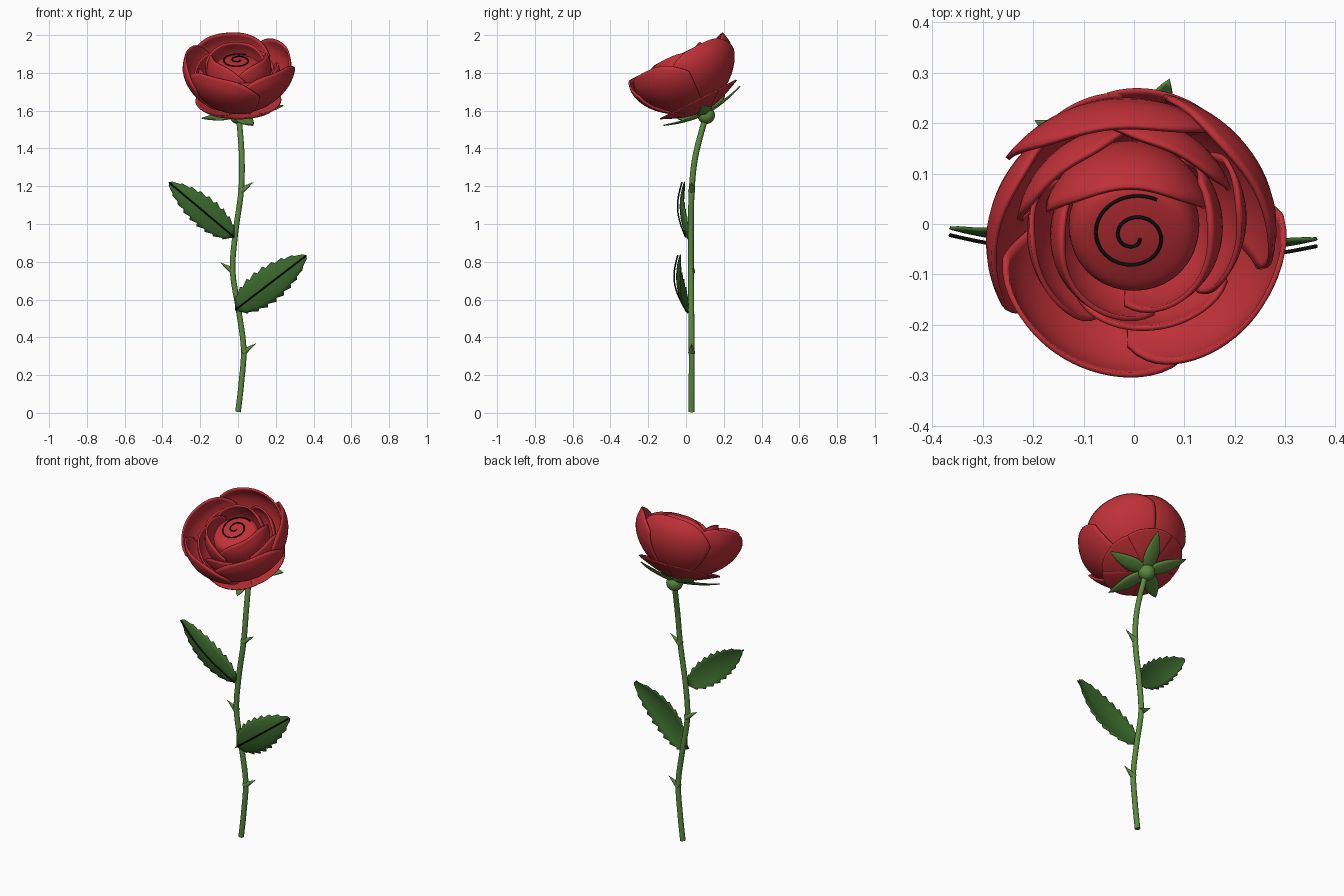
import bpy, bmesh, math
from mathutils import Vector, Matrix

if "Cube" in bpy.data.objects:
    bpy.data.objects.remove(bpy.data.objects["Cube"])


def material(name, rgb):
    m = bpy.data.materials.new(name)
    m.diffuse_color = (*rgb, 1)
    m.use_nodes = True
    m.node_tree.nodes["Principled BSDF"].inputs["Base Color"].default_value = m.diffuse_color
    return m


RED = material("petal red", (0.53, 0.03, 0.04))
STEM = material("stem green", (0.105, 0.25, 0.05))
LEAF = material("leaf green", (0.042, 0.135, 0.025))
BLACK = material("line black", (0.005, 0.005, 0.005))

# Flower head frame: local z runs along the tilted flower axis
HEAD = Matrix.Translation((0, 0.105, 1.58)) @ Matrix.Rotation(math.radians(27), 4, 'X')
ID = Matrix.Identity(4)


def finish(name, bm, mat, matrix=ID, thick=0, angle=40):
    bmesh.ops.remove_doubles(bm, verts=bm.verts, dist=1e-5)
    bmesh.ops.recalc_face_normals(bm, faces=bm.faces)
    me = bpy.data.meshes.new(name)
    bm.to_mesh(me)
    bm.free()
    ob = bpy.data.objects.new(name, me)
    bpy.context.collection.objects.link(ob)
    me.materials.append(mat)
    ob.matrix_world = matrix
    for o in bpy.context.selected_objects:
        o.select_set(False)
    ob.select_set(True)
    bpy.context.view_layer.objects.active = ob
    bpy.ops.object.shade_smooth_by_angle(angle=math.radians(angle))
    if thick:
        s = ob.modifiers.new("thickness", 'SOLIDIFY')
        s.thickness = thick
        s.offset = 0
    return ob


def grid(fn, us, vs):
    """Sheet of quads through fn(u, v)."""
    bm = bmesh.new()
    rows = [[bm.verts.new(fn(u, v)) for v in vs] for u in us]
    for a, b in zip(rows, rows[1:]):
        for j in range(len(vs) - 1):
            bm.faces.new((a[j], a[j + 1], b[j + 1], b[j]))
    return bm


def span(a, b, n):
    return [a + (b - a) * i / n for i in range(n + 1)]


def along(pts, t):
    """Smooth curve through profile points, t in 0..1."""
    n = len(pts) - 1
    i = min(int(t * n), n - 1)
    f = t * n - i
    p = [Vector(pts[max(0, min(n, i + k))]) for k in (-1, 0, 1, 2)]
    return 0.5 * (2 * p[1] + (p[2] - p[0]) * f + (2 * p[0] - 5 * p[1] + 4 * p[2] - p[3]) * f ** 2
                  + (3 * p[1] - p[0] - 3 * p[2] + p[3]) * f ** 3)


def tube(name, pts, radius, mat, matrix=ID, res=3):
    cu = bpy.data.curves.new(name, 'CURVE')
    cu.dimensions = '3D'
    cu.bevel_depth = radius
    cu.bevel_resolution = res
    cu.use_fill_caps = True
    sp = cu.splines.new('POLY')
    sp.points.add(len(pts) - 1)
    for q, p in zip(sp.points, pts):
        q.co = (*p, 1)
    sp.use_smooth = True
    cu.materials.append(mat)
    ob = bpy.data.objects.new(name, cu)
    bpy.context.collection.objects.link(ob)
    ob.matrix_world = matrix


# Petal rings: (radius, height) profile swept over part of a turn
def petal(name, profile, centre, half, dip, twist, thick=0.01):
    def point(s, v):
        r, h = along(profile, v * (1 - dip * abs(s) ** 2.6))
        a = math.radians(centre + half * s)
        r *= 1 + twist * s
        return (r * math.cos(a), r * math.sin(a), h)
    finish(name, grid(point, span(-1, 1, 24), span(0, 1, 14)), RED, HEAD, thick)


OUTER = [(0.03, 0.03), (0.165, 0.095), (0.25, 0.18), (0.285, 0.27), (0.275, 0.345)]
MIDDLE = [(0.03, 0.04), (0.13, 0.09), (0.19, 0.16), (0.215, 0.23), (0.205, 0.29)]
INNER = [(0.03, 0.05), (0.12, 0.12), (0.16, 0.21), (0.165, 0.29), (0.143, 0.355)]
DISH = [(0.02, 0.02), (0.09, 0.035), (0.16, 0.06), (0.228, 0.09)]
for i in range(5):
    petal(f"outer_petal_{i}", OUTER, 100 + 72 * i, 49, 0.33, 0.05)
    petal(f"middle_petal_{i}", MIDDLE, 64 + 72 * i, 44, 0.3, 0.06)
    petal(f"lower_petal_{i}", DISH, 64 + 72 * i, 40, 0.06, 0.01, 0.006)
for i, c in enumerate((93, 213, 333)):
    petal(f"inner_petal_{i}", INNER, c, 70, 0.28, 0.07)


# Bud core with a shallow domed top
def dome(r):
    return 0.312 - 1.3 * r * r


BUD = [(0.02, 0.05), (0.09, 0.12), (0.125, 0.2), (0.128, 0.26), (0.112, dome(0.112)),
       (0.06, dome(0.06)), (0, dome(0))]


def bud_point(a, t):
    r, h = along(BUD, t)
    return (r * math.cos(a), r * math.sin(a), h)


finish("bud_core", grid(bud_point, span(0, math.tau, 36), span(0, 1, 24)), RED, HEAD, 0, 60)

# Spiral line on the bud
spiral = []
for u in span(0, 1, 90):
    a, r = math.radians(60 + 640 * u), 0.09 - 0.078 * u
    spiral.append((r * math.cos(a), 0.015 + r * math.sin(a), dome(r) + 0.006))
tube("bud_spiral", spiral, 0.0035, BLACK, HEAD, 2)

# Stem
STEM_PTS = [(0, 0.03, 0.005), (0.018, 0.03, 0.16), (0.03, 0.03, 0.34), (0.004, 0.028, 0.54),
            (-0.028, 0.026, 0.75), (-0.014, 0.026, 0.95), (0.016, 0.03, 1.17),
            (0.02, 0.05, 1.36), (0.004, 0.105, 1.57)]
tube("stem", [along(STEM_PTS, t) for t in span(0, 1, 64)], 0.0155, STEM)

# Receptacle under the flower
bm = bmesh.new()
bmesh.ops.create_uvsphere(bm, u_segments=20, v_segments=12, radius=0.046)
finish("receptacle", bm, STEM, HEAD @ Matrix.Translation((0, 0, -0.005)))


# Sepals
def sepal_point(s, t):
    w = 0.042 * math.sin(math.pi * (0.14 + 0.86 * s) ** 0.85) ** 0.9 if s < 1 else 0
    return (0.02 + 0.22 * s, w * t, 0.002 + 0.035 * s * s + 0.014 * s + 0.012 * abs(t) * (1 - s))


for i in range(5):
    spin = Matrix.Rotation(math.radians(1 + 72 * i), 4, 'Z')
    finish(f"sepal_{i}", grid(sepal_point, span(0, 1, 12), span(-1, 1, 4)), STEM, HEAD @ spin, 0.006)

# Thorns
for i, (x, z, side) in enumerate(((0.026, 0.32, 1), (-0.026, 0.75, -1), (0.014, 1.175, 1))):
    bm = bmesh.new()
    bmesh.ops.create_cone(bm, cap_ends=True, segments=12, radius1=0.019, radius2=0.0005, depth=0.085)
    d = Vector((side * 0.8, 0, 0.55))
    m = Matrix.Translation(Vector((x, 0.03, z)) + d * 0.042) @ d.to_track_quat('Z', 'Y').to_matrix().to_4x4()
    finish(f"thorn_{i}", bm, STEM, m)


# Serrated leaves with a dark midrib in front
def leaf(name, base, tip, width, bulge):
    base, tip = Vector(base), Vector(tip)
    d = (tip - base).normalized()
    side = Vector((-d.z, 0, d.x)).normalized()
    teeth = 9

    def mid(s):
        return base.lerp(tip, s) + Vector((0, -bulge * math.sin(math.pi * s), 0))

    def point(row, t):
        k, wide = row
        s = (k + (0.8 if wide else 0)) / teeth
        w = width * math.sin(math.pi * min(1, s) ** 0.82) ** 0.65 if 0 < s < 1 else 0
        w *= 1.06 if wide or abs(t) < 1 else 0.88
        return mid(s) + side * (w * t) + Vector((0, 0.22 * w * t * t, 0))

    rows = [(k, wide) for k in range(teeth) for wide in (False, True)] + [(teeth, False)]
    finish(name, grid(point, rows, span(-1, 1, 6)), LEAF, ID, 0.006)
    tube(name + "_midrib", [mid(s) + Vector((0, -0.014, 0)) for s in span(0, 1, 24)], 0.004, BLACK, ID, 2)


leaf("upper_leaf", (-0.02, 0.012, 0.93), (-0.365, -0.008, 1.22), 0.078, 0.032)
leaf("lower_leaf", (-0.015, 0.012, 0.545), (0.362, -0.03, 0.833), 0.092, 0.038)
